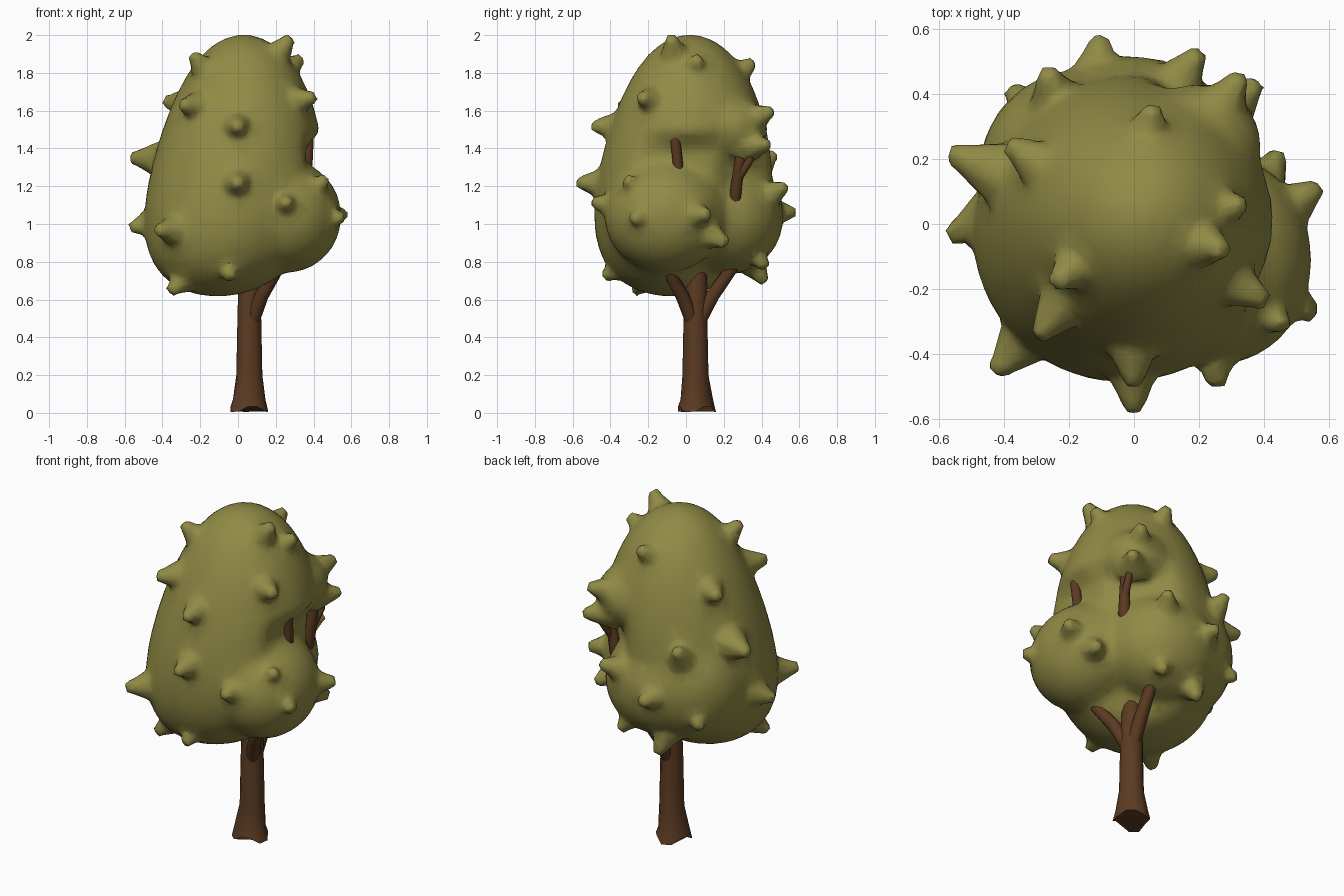
import bpy, bmesh, math
from mathutils import Vector

cube = bpy.data.objects.get("Cube")
if cube:
    bpy.data.objects.remove(cube, do_unlink=True)


def material(name, rgb):
    m = bpy.data.materials.new(name)
    m.use_nodes = True
    m.diffuse_color = (*rgb, 1)
    m.node_tree.nodes["Principled BSDF"].inputs["Base Color"].default_value = (*rgb, 1)
    return m


OLIVE = material("olive_leaf", (0.28, 0.255, 0.06))
BARK = material("brown_bark", (0.105, 0.043, 0.016))


def finish(bm, name, mat, angle=60):
    bmesh.ops.recalc_face_normals(bm, faces=bm.faces[:])
    mesh = bpy.data.meshes.new(name)
    bm.to_mesh(mesh)
    bm.free()
    mesh.materials.append(mat)
    ob = bpy.data.objects.new(name, mesh)
    bpy.context.collection.objects.link(ob)
    bpy.ops.object.select_all(action="DESELECT")
    ob.select_set(True)
    bpy.context.view_layer.objects.active = ob
    bpy.ops.object.shade_smooth_by_angle(angle=math.radians(angle))
    return ob


def fuse(ob, voxel, iterations):
    """Merge overlapping shells into one soft surface."""
    remesh = ob.modifiers.new("fuse", "REMESH")
    remesh.mode = "VOXEL"
    remesh.voxel_size = voxel
    remesh.use_smooth_shade = True
    soften = ob.modifiers.new("soften", "SMOOTH")
    soften.factor = 0.5
    soften.iterations = iterations


def limb(name, path, sides=10, ragged=0.0):
    """Tapered tube through (point, radius) pairs; ragged lifts parts of the foot."""
    bm = bmesh.new()
    pts = [Vector(p) for p, r in path]
    rings = []
    for i, (p, r) in enumerate(path):
        t = pts[min(i + 1, len(pts) - 1)] - pts[max(i - 1, 0)]
        turn = Vector((0, 0, 1)).rotation_difference(t)
        ring = []
        for k in range(sides):
            a = k * math.tau / sides
            rr = r * (1 + (0.1 * math.cos(3 * a + 1) if ragged and i < 2 else 0))
            v = pts[i] + turn @ Vector((rr * math.cos(a), rr * math.sin(a), 0))
            if ragged and i == 0:
                v.z += ragged * (0.5 + 0.5 * math.cos(3 * a + 4))
            ring.append(bm.verts.new(v))
        rings.append(ring)
    for a, b in zip(rings, rings[1:]):
        for k in range(sides):
            n = (k + 1) % sides
            bm.faces.new((a[k], a[n], b[n], b[k]))
    bm.faces.new(rings[0][::-1])
    bm.faces.new(rings[-1])
    return finish(bm, name, BARK)


# Trunk and branches
limb("trunk", [((0.055, 0.05, 0.0), 0.1), ((0.055, 0.05, 0.07), 0.086),
               ((0.06, 0.05, 0.2), 0.069), ((0.06, 0.05, 0.55), 0.062),
               ((0.06, 0.055, 0.68), 0.058), ((0.05, 0.05, 0.9), 0.05)], 12, 0.04)
limb("front_branch", [((0.065, 0.045, 0.46), 0.04), ((0.125, -0.02, 0.62), 0.037),
                      ((0.23, -0.12, 0.8), 0.033), ((0.36, -0.03, 1.2), 0.03),
                      ((0.375, -0.06, 1.48), 0.027)])
limb("back_branch", [((0.065, 0.055, 0.46), 0.04), ((0.07, 0.14, 0.62), 0.038),
                     ((0.09, 0.28, 0.82), 0.034), ((0.29, 0.26, 1.15), 0.033),
                     ((0.31, 0.3, 1.45), 0.026)])
limb("back_twig", [((0.30, 0.28, 1.25), 0.024), ((0.32, 0.34, 1.34), 0.02),
                   ((0.31, 0.35, 1.45), 0.018)], 8)

# Side masses of the crown: centre, radii
LOBES = [
    ((-0.01, 0.22, 1.04), (0.34, 0.3, 0.31)),
    ((-0.16, 0.16, 1.07), (0.32, 0.32, 0.35)),
    ((0.265, -0.11, 1.04), (0.285, 0.325, 0.3)),
    ((0.2, 0.24, 1.51), (0.195, 0.195, 0.175)),
]
# Tips of the leaf tufts
TUFTS = [
    (-0.1, 0.58, 1.06), (0.2, 0.53, 1.2), (0.38, 0.44, 1.42), (0.33, 0.46, 1.6),
    (-0.57, 0.22, 1.35), (-0.57, -0.04, 0.98), (-0.43, -0.46, 0.97), (0, -0.58, 1.22),
    (0.25, -0.5, 1.12), (0.46, -0.32, 1.24), (0.56, -0.28, 1.03), (0.57, 0.12, 1.05),
    (0.28, -0.08, 1.99), (0.34, 0.06, 1.88), (0.41, -0.24, 1.67), (-0.3, -0.35, 1.63),
    (-0.24, -0.18, 1.9), (-0.39, 0.25, 1.65), (-0.27, 0.47, 1.38), (0.06, 0.36, 1.86),
    (0, -0.5, 1.52), (-0.05, -0.44, 0.72), (-0.36, -0.27, 0.64), (-0.1, 0.42, 0.69),
    (0.15, 0.42, 0.77), (-0.38, 0.42, 0.92), (0.45, 0.22, 0.9),
]

# Main egg-shaped mass, hollowed around the rear branches
bm = bmesh.new()
egg = bmesh.ops.create_icosphere(bm, subdivisions=4, radius=1)["verts"]
hollow = Vector((1, 1, 0)).normalized()
for v in egg:
    t = v.co.z
    width = 0.455 - 0.1 * t + 0.06 * t * t
    v.co = Vector((v.co.x * width + 0.07 * t - 0.04 * t * t,
                   v.co.y * width + 0.05 * t - 0.03 * t * t, 1.31 + 0.695 * t))
    if v.co.z < 1.43:
        limit = min(0.36, 0.07 + 0.63 * (v.co.z - 0.65))
        v.co -= hollow * max(0, v.co.dot(hollow) - limit)
        v.co.x = min(v.co.x, 0.355)

for centre, radii in LOBES:
    for v in bmesh.ops.create_icosphere(bm, subdivisions=3, radius=1)["verts"]:
        v.co = Vector(centre) + Vector(c * r for c, r in zip(v.co, radii))

canopy = finish(bm, "canopy", OLIVE, 180)
fuse(canopy, 0.025, 5)
crown = canopy.evaluated_get(bpy.context.evaluated_depsgraph_get()).to_mesh()
bm = bmesh.new()
bm.from_mesh(crown)
bpy.data.objects.remove(canopy, do_unlink=True)

# Leaf tufts, each growing out of the mass nearest its tip
for tip in map(Vector, TUFTS):
    core = Vector((-0.02, 0, max(0.95, min(1.6, tip.z - 0.03))))
    for centre, radii in LOBES:
        if sum(((t - c) / r) ** 2 for t, c, r in zip(tip, centre, radii)) < 2.1:
            core = Vector(centre)
    turn = Vector((0, 0, 1)).rotation_difference((tip - core).normalized())
    for r1, r2, start, length in ((0.105, 0.05, -0.17, 0.12), (0.06, 0.032, -0.09, 0.09)):
        made = bmesh.ops.create_cone(bm, cap_ends=True, segments=8, radius1=r1,
                                     radius2=r2, depth=length)["verts"]
        for v in made:
            v.co = tip + turn @ (v.co + Vector((0, 0, start + length / 2)))

# Finished crown
canopy = finish(bm, "canopy", OLIVE, 180)
fuse(canopy, 0.02, 3)
simplify = canopy.modifiers.new("simplify", "DECIMATE")
simplify.ratio = 0.2
